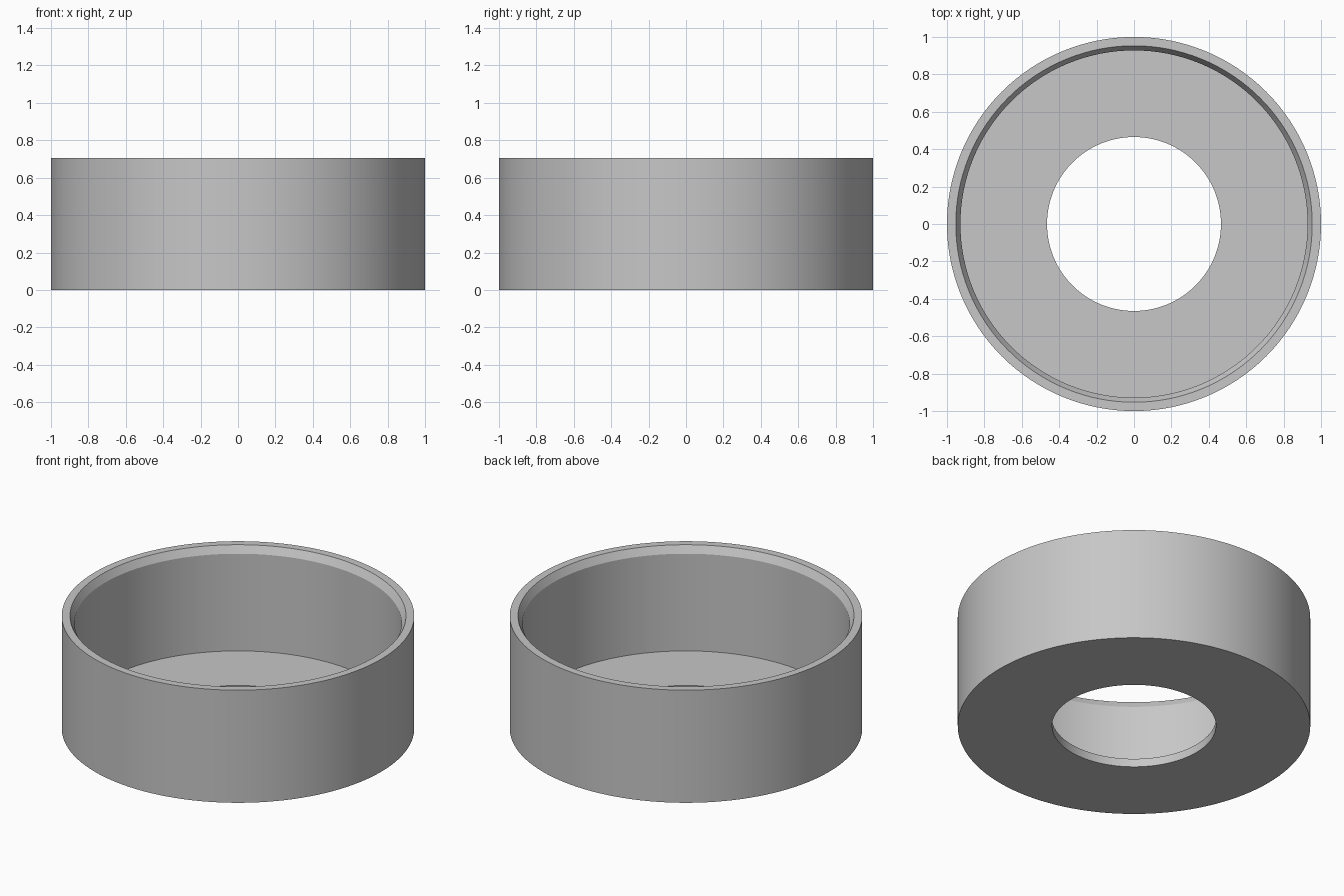
import bpy
import bmesh
import math

cube = bpy.data.objects.get("Cube")
if cube:
    bpy.data.objects.remove(cube, do_unlink=True)

SEGMENTS = 128
HEIGHT, FLOOR, LIP = 0.705, 0.052, 0.045
OUTER, RIM, WALL, HOLE = 1.0, 0.953, 0.928, 0.465

# Plain grey material
grey = bpy.data.materials.new("plain_grey")
grey.use_nodes = True
colour = (0.57, 0.57, 0.57, 1.0)
grey.diffuse_color = colour
grey.node_tree.nodes["Principled BSDF"].inputs["Base Color"].default_value = colour

# Closed cross-section: base, outer wall, bevelled rim, inner wall, floor
profile = [
    (HOLE, 0), (OUTER, 0), (OUTER, HEIGHT), (RIM, HEIGHT),
    (WALL, HEIGHT - LIP), (WALL, FLOOR), (HOLE, FLOOR),
]

# Revolve the cross-section around the vertical axis
bm = bmesh.new()
verts = [bm.verts.new((r, 0, z)) for r, z in profile]
edges = [bm.edges.new((a, b)) for a, b in zip(verts, verts[1:] + verts[:1])]
bmesh.ops.spin(bm, geom=verts + edges, cent=(0, 0, 0), axis=(0, 0, 1),
               angle=math.tau, steps=SEGMENTS, use_merge=True)
bmesh.ops.remove_doubles(bm, verts=bm.verts, dist=0.0001)
bmesh.ops.recalc_face_normals(bm, faces=bm.faces)

mesh = bpy.data.meshes.new("ring_cup")
bm.to_mesh(mesh)
bm.free()
mesh.materials.append(grey)
ring_cup = bpy.data.objects.new("ring_cup", mesh)
bpy.context.collection.objects.link(ring_cup)

# Smooth round walls with crisp rims
bpy.ops.object.select_all(action='DESELECT')
ring_cup.select_set(True)
bpy.context.view_layer.objects.active = ring_cup
bpy.ops.object.shade_smooth_by_angle(angle=math.radians(20))
